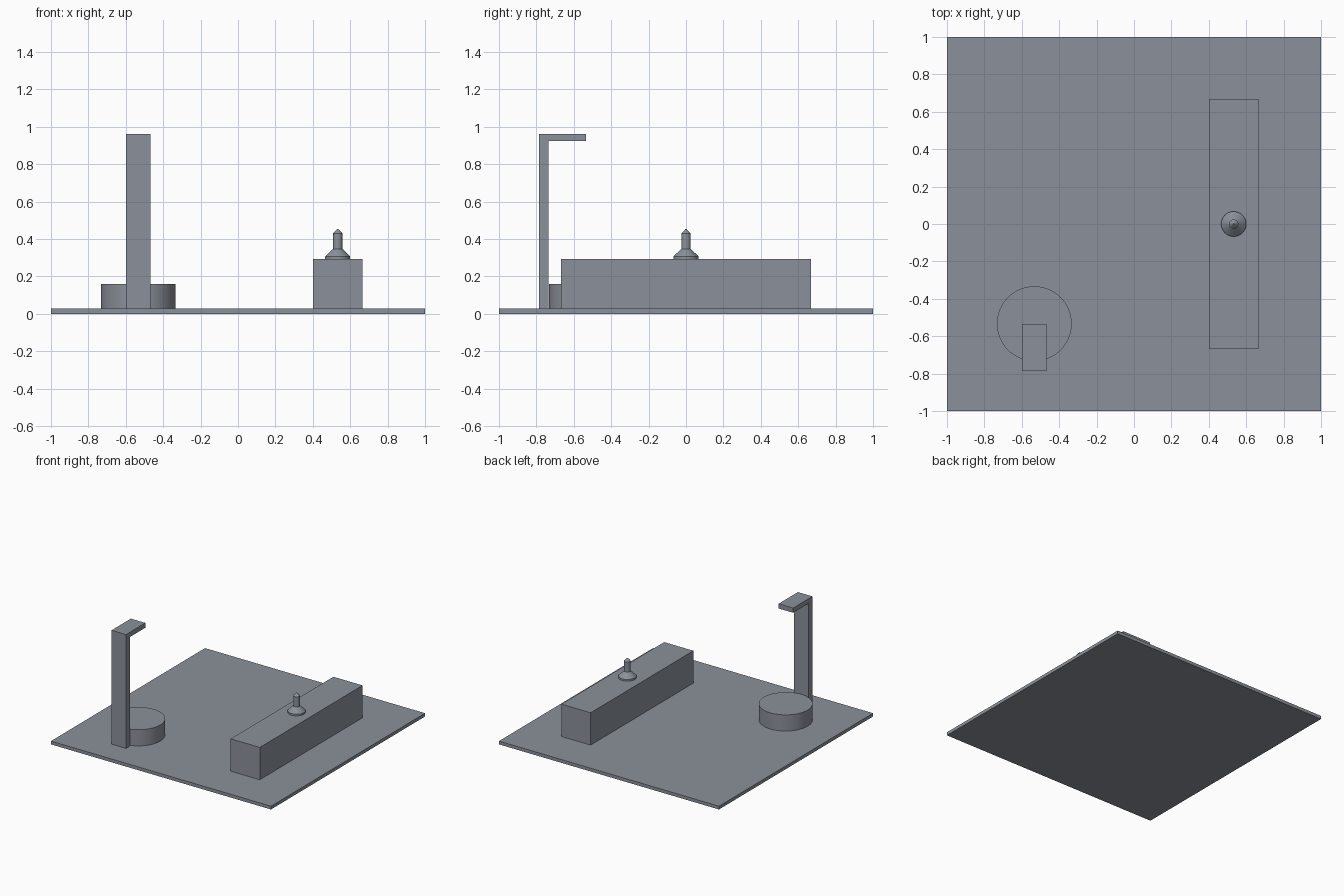
import bpy, bmesh, math

if "Cube" in bpy.data.objects:
    bpy.data.objects.remove(bpy.data.objects["Cube"])

grey = bpy.data.materials.new("slate_grey")
grey.diffuse_color = (0.26, 0.285, 0.325, 1)
grey.use_nodes = True
grey.node_tree.nodes["Principled BSDF"].inputs["Base Color"].default_value = grey.diffuse_color


def new_object(name, bm):
    bmesh.ops.remove_doubles(bm, verts=bm.verts, dist=1e-5)
    bmesh.ops.recalc_face_normals(bm, faces=bm.faces)
    mesh = bpy.data.meshes.new(name)
    bm.to_mesh(mesh)
    bm.free()
    mesh.materials.append(grey)
    obj = bpy.data.objects.new(name, mesh)
    bpy.context.collection.objects.link(obj)
    return obj


def extruded(name, profile, x0, x1):
    """Extrude a closed (y, z) profile from x0 to x1."""
    bm = bmesh.new()
    face = bm.faces.new([bm.verts.new((x0, y, z)) for y, z in profile])
    geom = bmesh.ops.extrude_face_region(bm, geom=[face], use_keep_orig=True)["geom"]
    verts = [v for v in geom if isinstance(v, bmesh.types.BMVert)]
    bmesh.ops.translate(bm, verts=verts, vec=(x1 - x0, 0, 0))
    return new_object(name, bm)


def box(name, x0, x1, y0, y1, z0, z1):
    return extruded(name, [(y0, z0), (y1, z0), (y1, z1), (y0, z1)], x0, x1)


def lathe(name, profile, x, y, steps=48):
    """Revolve an (r, z) profile around a vertical axis at (x, y)."""
    bm = bmesh.new()
    verts = [bm.verts.new((r, 0, z)) for r, z in profile]
    edges = [bm.edges.new(pair) for pair in zip(verts, verts[1:])]
    bmesh.ops.spin(bm, geom=verts + edges, cent=(0, 0, 0), axis=(0, 0, 1),
                   angle=math.tau, steps=steps)
    obj = new_object(name, bm)
    obj.location = (x, y, 0)
    bpy.ops.object.select_all(action='DESELECT')
    obj.select_set(True)
    bpy.context.view_layer.objects.active = obj
    bpy.ops.object.shade_smooth_by_angle(angle=math.radians(20))
    return obj


BASE = 0.027
BENCH = 0.293

# Square ground plate and long block on the right
box("base_plate", -1, 1, -1, 1, 0, BASE)
box("long_block", 0.4, 0.665, -0.667, 0.667, BASE, BENCH)

# Low round drum
lathe("round_drum", [(0, BASE), (0.2, BASE), (0.2, 0.16), (0, 0.16)],
      -0.533, -0.533, 64)

# Upright post with an overhanging arm, one L-shaped profile
extruded("post_with_arm",
         [(-0.785, BASE), (-0.735, BASE), (-0.735, 0.923),
          (-0.534, 0.923), (-0.534, 0.962), (-0.785, 0.962)], -0.6, -0.468)

# Turned pin on the block: flange, cone, shaft, pointed tip
lathe("turned_pin",
      [(0, BENCH), (0.067, BENCH), (0.067, 0.307), (0.025, 0.347),
       (0.025, 0.43), (0.003, 0.453), (0, 0.453)], 0.533, 0)
